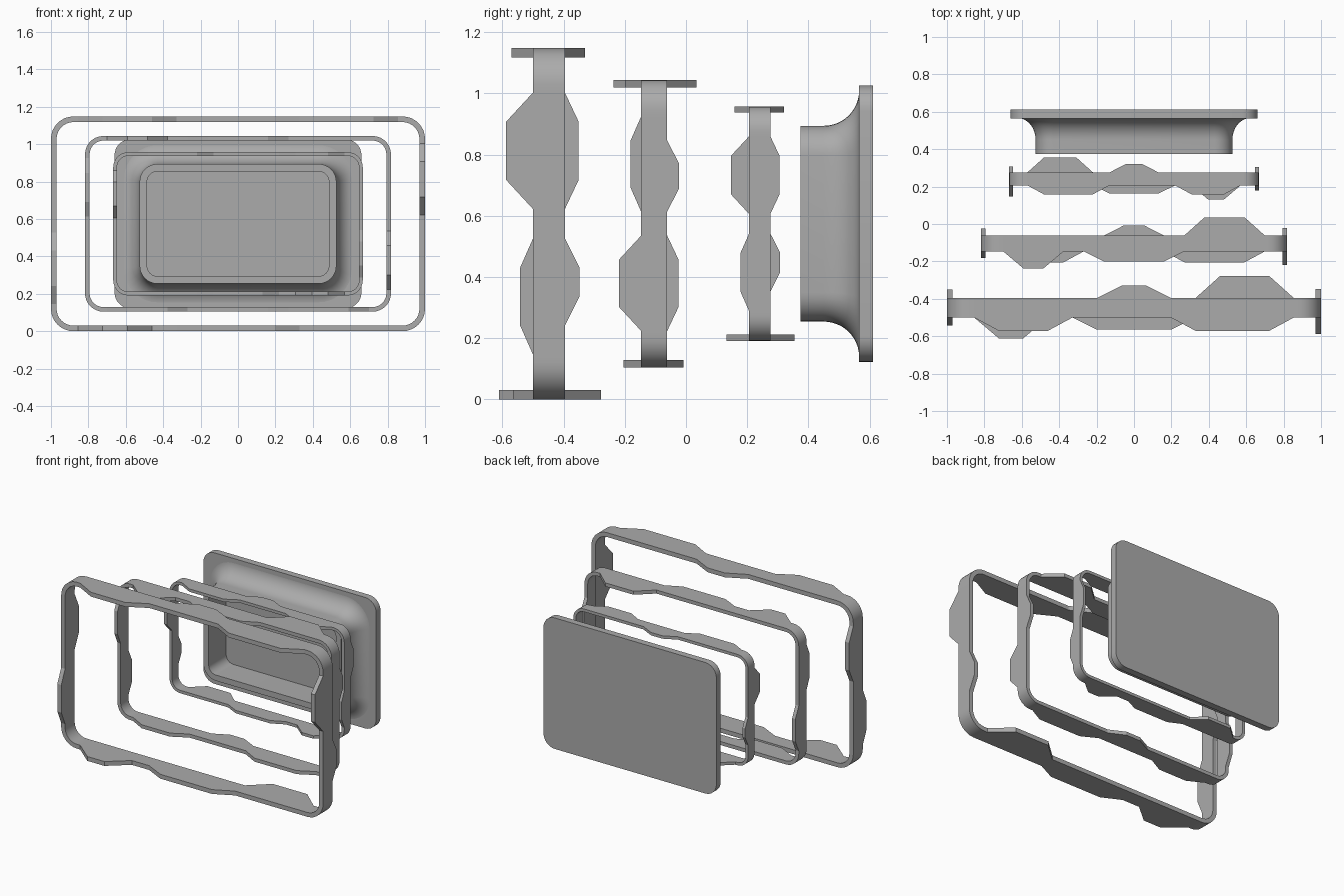
import bpy, bmesh, math

if "Cube" in bpy.data.objects:
    bpy.data.objects.remove(bpy.data.objects["Cube"])

ZC = 0.574      # shared centre height
UX, UZ = 0.1315, 0.0953   # bump grid spacing along the bars

grey = bpy.data.materials.new("mid_grey")
grey.diffuse_color = (0.41, 0.41, 0.41, 1)
grey.use_nodes = True
grey.node_tree.nodes["Principled BSDF"].inputs["Base Color"].default_value = grey.diffuse_color

# Bumps of the large frame: (four breakpoints in grid half-steps, height)
BUMPS = {
    ("bottom", "front"): [((-6.5, -5.5, -4.5, -3.5), 0.111), ((-2.5, -1.5, 1.5, 2.5), 0.065)],
    ("bottom", "back"): [((2.5, 3.5, 5.5, 6.5), 0.118)],
    ("top", "front"): [((-6.5, -5.5, -3.5, -2.5), 0.071), ((1.5, 2.5, 5.5, 6.5), 0.071)],
    ("top", "back"): [((-1.5, -0.5, 0.5, 1.5), 0.066)],
    ("right", "front"): [((0.5, 1.5, 3.5, 4.5), 0.088)],
    ("right", "back"): [((-3.5, -2.5, -1.5, -0.5), 0.048)],
    ("left", "front"): [((-4.5, -3.5, -1.5, -0.5), 0.042)],
    ("left", "back"): [((0.5, 1.5, 3.5, 4.5), 0.045)],
}


def bump(side, face, t):
    for (a, b, c, d), h in BUMPS[(side, face)]:
        if a < t < d:
            return h * min(1, (t - a) / (b - a), (d - t) / (d - c))
    return 0.0


def corner(cx, cz, r, quadrant, n=8):
    """Arc points as (x, z, nx, nz), counter-clockwise."""
    out = []
    for i in range(n + 1):
        a = math.pi / 2 * (quadrant + i / n)
        out.append((cx + r * math.cos(a), cz + r * math.sin(a), math.cos(a), math.sin(a)))
    return out


def rounded_rect(hx, hz, r, n=8):
    pts = []
    for q, (sx, sz) in enumerate([(1, 1), (-1, 1), (-1, -1), (1, -1)]):
        pts += corner(sx * (hx - r), sz * (hz - r), r, q, n)
    return pts


def finish(name, bm, angle):
    bmesh.ops.recalc_face_normals(bm, faces=bm.faces)
    me = bpy.data.meshes.new(name)
    bm.to_mesh(me)
    bm.free()
    me.materials.append(grey)
    ob = bpy.data.objects.new(name, me)
    bpy.context.collection.objects.link(ob)
    bpy.ops.object.select_all(action="DESELECT")
    ob.select_set(True)
    bpy.context.view_layer.objects.active = ob
    bpy.ops.object.shade_smooth_by_angle(angle=math.radians(angle))
    return ob


def bridge(bm, a, b):
    n = len(a)
    for i in range(n):
        j = (i + 1) % n
        bm.faces.new((a[i], a[j], b[j], b[i]))


# Wavy rounded frames, the same design scaled and mirrored
def frame(name, s, yc, mx, mz):
    hx, hz, r, th, hw = 1.0, 0.574, 0.12, 0.03, 0.052
    xs = [k + 0.5 for k in range(-7, 7)]
    zs = [k + 0.5 for k in range(-5, 5)]
    cx, cz = hx - r, hz - r
    rows = []

    def bar(side, steps):
        for t in steps:
            x, z, nx, nz = {"bottom": (t * UX, -hz, 0, -1), "top": (t * UX, hz, 0, 1),
                            "right": (hx, t * UZ, 1, 0), "left": (-hx, t * UZ, -1, 0)}[side]
            rows.append((x, z, nx, nz, bump(side, "front", t), bump(side, "back", t)))

    def arc(sx, sz, q):
        rows.extend(p + (0, 0) for p in corner(sx * cx, sz * cz, r, q))

    bar("right", zs)
    arc(1, 1, 0)
    bar("top", xs[::-1])
    arc(-1, 1, 1)
    bar("left", zs[::-1])
    arc(-1, -1, 2)
    bar("bottom", xs)
    arc(1, -1, 3)

    bm = bmesh.new()
    loops = [[], [], [], []]
    for x, z, nx, nz, f, b in rows:
        for k, (inset, y) in enumerate([(0, -hw - f), (0, hw + b), (th, hw + b), (th, -hw - f)]):
            loops[k].append(bm.verts.new((mx * s * (x - nx * inset), yc + s * y,
                                          ZC + mz * s * (z - nz * inset))))
    for k in range(4):
        bridge(bm, loops[k], loops[(k + 1) % 4])
    finish(name, bm, 15)


frame("large_wavy_frame", 1.0, -0.448, 1, 1)
frame("middle_wavy_frame", 0.818, -0.104, 1, -1)
frame("small_wavy_frame", 0.667, 0.241, -1, 1)


def loft(name, sections, angle, caps):
    bm = bmesh.new()
    loops = [[bm.verts.new((p[0], y, ZC + p[1])) for p in rounded_rect(hx, hz, r)]
             for hx, hz, r, y in sections]
    for a, b in zip(loops, loops[1:]):
        bridge(bm, a, b)
    if caps:
        bm.faces.new(loops[0])
        bm.faces.new(loops[-1])
    finish(name, bm, angle)


# Flat back plate
loft("back_plate", [(0.66, 0.452, 0.085, 0.565), (0.66, 0.452, 0.085, 0.611)], 30, True)

# Hollow collar that flares out into the back plate
HX, HZ, R, WALL = 0.526, 0.32, 0.095, 0.04
profile = [(-WALL, -WALL, 0.566), (-WALL, -WALL, 0.374), (0, 0, 0.374)]
for i in range(13):
    t = math.pi / 2 * i / 12
    out = 1 - math.cos(t)
    profile.append((0.095 * out, 0.115 * out, 0.45 + 0.116 * math.sin(t)))
loft("flared_collar", [(HX + ox, HZ + oz, R + ox, y) for ox, oz, y in profile], 30, False)
